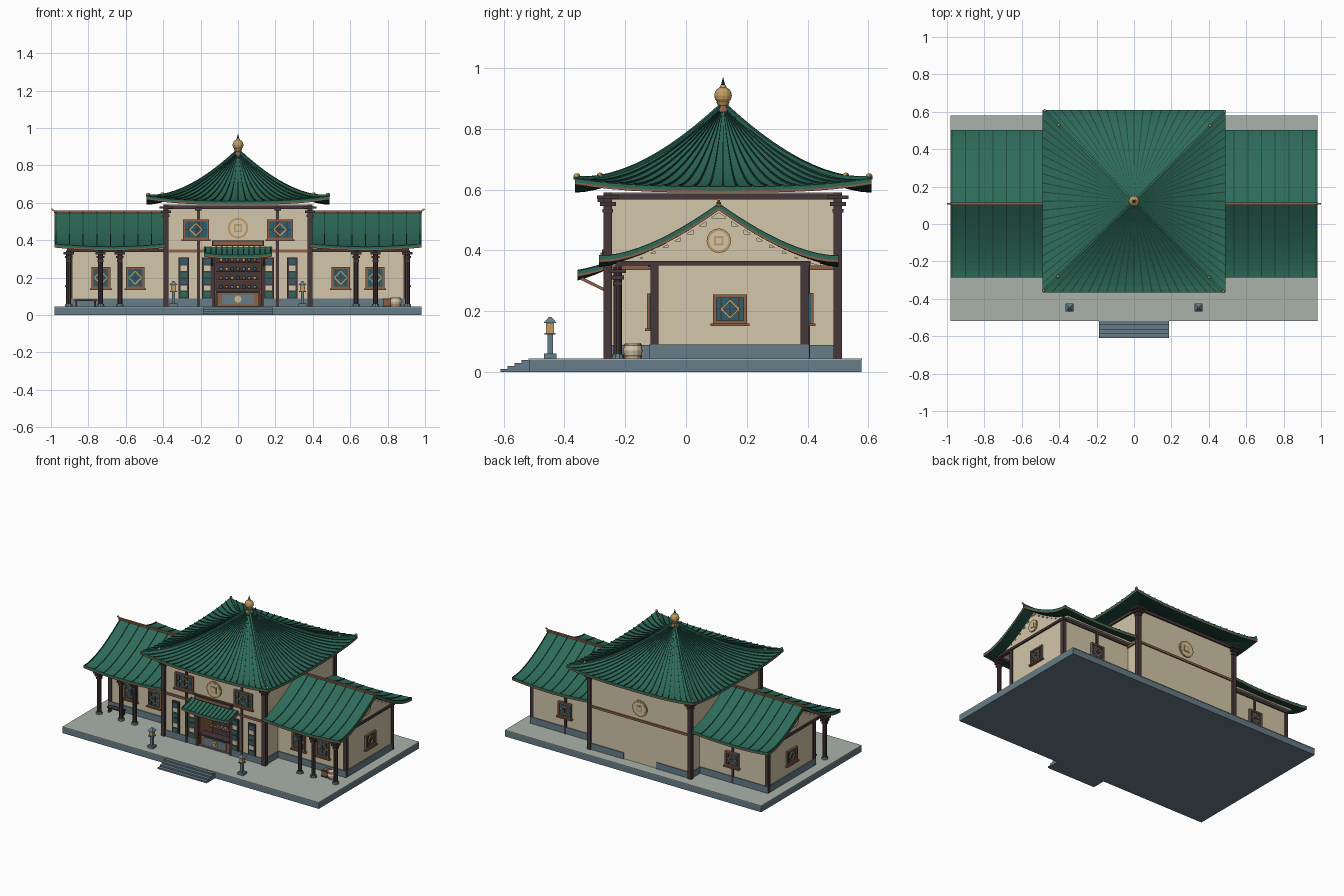
import bpy, bmesh, math
from mathutils import Matrix, Vector

if "Cube" in bpy.data.objects:
    bpy.data.objects.remove(bpy.data.objects["Cube"])

COLOURS = {"roof_green": "316b5a", "rib_green": "24493f", "cream_plaster": "d2c5a8",
           "dark_wood": "493a3c", "copper_wood": "8c6047", "gold": "bf9c62",
           "blue_stone": "667b86", "teal_glass": "32606c", "pale_paving": "a8b0a8"}
MATS = {}
for label, code in COLOURS.items():
    rgb = [(int(code[i:i + 2], 16) / 255) ** 2.2 for i in (0, 2, 4)] + [1]
    m = bpy.data.materials.new(label)
    m.use_nodes = True
    m.diffuse_color = rgb
    m.node_tree.nodes["Principled BSDF"].inputs["Base Color"].default_value = rgb
    MATS[label] = m
GREEN, RIB, CREAM, DARK, COPPER, GOLD, STONE, TEAL, PALE = COLOURS


class Part:
    """Collects coloured solids into one named object."""
    def __init__(self, name, M=Matrix()):
        self.name, self.M, self.bm, self.slots = name, M, bmesh.new(), []

    def paint(self, faces, colour):
        if colour not in self.slots:
            self.slots.append(colour)
        for f in faces:
            f.material_index = self.slots.index(colour)

    def paint_verts(self, result, colour):
        self.paint({f for v in result["verts"] for f in v.link_faces}, colour)

    def box(self, colour, x0, x1, y0, y1, z0, z1):
        M = Matrix.Translation(((x0 + x1) / 2, (y0 + y1) / 2, (z0 + z1) / 2)) \
            @ Matrix.Diagonal((abs(x1 - x0), abs(y1 - y0), abs(z1 - z0), 1))
        self.paint_verts(bmesh.ops.create_cube(self.bm, size=1, matrix=self.M @ M), colour)

    def block(self, colour, x, y, z0, z1, w, d=None):
        d = d or w
        self.box(colour, x - w / 2, x + w / 2, y - d / 2, y + d / 2, z0, z1)

    def bar(self, colour, a, b, w):
        a, b = Vector(a), Vector(b)
        M = Matrix.Translation((a + b) / 2) @ (b - a).to_track_quat("Z", "Y").to_matrix().to_4x4()
        M = M @ Matrix.Diagonal((w, w, (b - a).length, 1))
        self.paint_verts(bmesh.ops.create_cube(self.bm, size=1, matrix=self.M @ M), colour)

    def cone(self, colour, x, y, z0, z1, r0, r1, n=10, spin=Matrix()):
        M = self.M @ spin @ Matrix.Translation((x, y, (z0 + z1) / 2))
        self.paint_verts(bmesh.ops.create_cone(self.bm, cap_ends=True, segments=n, radius1=r0,
                                               radius2=r1, depth=z1 - z0, matrix=M), colour)

    def ball(self, colour, x, y, z, r):
        self.paint_verts(bmesh.ops.create_uvsphere(self.bm, u_segments=12, v_segments=8, radius=r,
                         matrix=self.M @ Matrix.Translation((x, y, z))), colour)

    def sheet(self, top, under, fn, nu, nv, thick):
        """Closed curved slab over fn(u, v), u in -1..1 and v in 0..1."""
        def layer(dz):
            return [[self.bm.verts.new(self.M @ (Vector(fn(2 * i / nu - 1, j / nv)) - Vector((0, 0, dz))))
                     for j in range(nv + 1)] for i in range(nu + 1)]
        a, b = layer(0), layer(thick)
        quad = self.bm.faces.new
        cells = [(i, j) for i in range(nu) for j in range(nv)]
        upper = [quad((g[i][j], g[i + 1][j], g[i + 1][j + 1], g[i][j + 1])) for g in (a,) for i, j in cells]
        lower = [quad((b[i][j + 1], b[i + 1][j + 1], b[i + 1][j], b[i][j])) for i, j in cells]
        loop = [(i, 0) for i in range(nu)] + [(nu, j) for j in range(nv)] \
            + [(i, nv) for i in range(nu, 0, -1)] + [(0, j) for j in range(nv, 0, -1)]
        for (i, j), (k, l) in zip(loop, loop[1:] + loop[:1]):
            upper.append(quad((a[k][l], a[i][j], b[i][j], b[k][l])))
        self.paint(upper, top)
        self.paint(lower, under)

    def roof(self, fn, nu, nv):
        # green tiles over a copper eave board
        self.sheet(GREEN, GREEN, fn, nu, nv, .012)
        self.sheet(COPPER, RIB, lambda u, v: Vector(fn(u, v)) - Vector((0, 0, .012)), nu, nv, .008)

    def done(self):
        bmesh.ops.recalc_face_normals(self.bm, faces=self.bm.faces)
        mesh = bpy.data.meshes.new(self.name)
        self.bm.to_mesh(mesh)
        self.bm.free()
        for s in self.slots:
            mesh.materials.append(MATS[s])
        bpy.context.collection.objects.link(bpy.data.objects.new(self.name, mesh))


def place(x, y, z, turn=0):
    return Matrix.Translation((x, y, z)) @ Matrix.Rotation(math.radians(turn), 4, "Z")


def window(name, M, w, h):
    p = Part(name, M)
    a, b, t = w / 2, h / 2, .011
    p.box(TEAL, -a, a, -.006, .005, -b, b)
    for s in (-1, 1):
        p.box(COPPER, s * a, s * (a - t), -.014, .005, -b, b)
        p.box(COPPER, -a, a, -.014, .005, s * b, s * (b - t))
        p.box(DARK, s * a * .55, s * (a * .55 - .004), -.009, 0, -b, b)
        for e in (-1, 1):
            p.bar(GOLD, (s * b * .6, -.01, 0), (0, -.01, e * b * .6), .006)
    p.box(DARK, -a, a, -.009, 0, -.002, .002)
    p.box(DARK, -.002, .002, -.009, 0, -b, b)
    p.box(COPPER, -a - .008, a + .008, -.02, .005, -b - .008, -b)
    p.done()


def medallion(name, M, r):
    p = Part(name, M)
    spin = Matrix.Rotation(math.pi / 2, 4, "X")
    for colour, k, d in ((GOLD, 1, .008), (CREAM, .8, .009)):
        p.cone(colour, 0, 0, 0, d, r * k, r * k, 28, spin)
    for colour, k, d in ((GOLD, .38, .012), (CREAM, .22, .013)):
        p.box(colour, -r * k, r * k, -d, 0, -r * k, r * k)
    p.done()


G = .045                      # ground floor level
HX, HF, HB = .385, -.257, .50  # hall half width, front and back

# Platform and steps
p = Part("platform")
p.box(STONE, -.98, .98, -.517, .578, 0, .04)
p.box(PALE, -.98, .98, -.519, .58, .04, G)
p.done()
p = Part("front_steps")
for i in range(4):
    p.box(STONE, -.187, .187, -.61 + .023 * i, -.517, 0, .01 * (i + 1))
p.done()

# Main hall walls around an open shop front
p = Part("hall_walls")
p.box(CREAM, -HX, HX, -.1, HB, G, .59)
p.box(CREAM, -HX, HX, HF, -.1, .33, .59)
for s in (-1, 1):
    p.box(CREAM, s * .125, s * HX, HF, -.1, G, .33)
    p.box(STONE, s * .125, s * (HX + .006), HF - .006, HB + .006, G, .088)
p.done()
p = Part("hall_timber")
for x, y in [(s * HX, e) for s in (-1, 1) for e in (HF, HB)]:
    p.block(DARK, x, y, G, .59, .028)
    for i in range(3):
        p.block(DARK, x, y, .525 + .022 * i, .537 + .022 * i, .035 + .018 * i)
for s in (-1, 1):
    p.block(DARK, s * .212, HF, G, .585, .016)
    p.block(DARK, s * .212, HF - .01, .56, .575, .035, .05)
    p.block(DARK, s * .13, HF, G, .33, .016)
    p.box(DARK, s * HX, s * (HX + .01), HF, HB, .567, .587)
    p.box(COPPER, s * HX, s * (HX + .008), HF, HB, .335, .35)
for y in (HF, HB):
    p.block(DARK, 0, y, .567, .587, 2 * HX, .02)
    p.block(COPPER, 0, y, .335, .35, 2 * HX, .016)
p.box(DARK, -.14, .14, HF - .02, HF, .37, .4)
p.box(COPPER, -.13, .13, HF - .024, HF, .376, .394)
p.done()

# Shop interior, shelves and counter
p = Part("shop_interior")
p.box(DARK, -.125, .125, -.108, -.1, G, .33)
p.box(STONE, -.125, .125, HF, -.1, G, .049)
for s in (-1, 1):
    p.box(COPPER, s * .118, s * .125, HF + .01, -.1, G, .33)
for i in range(4):
    z = .135 + .048 * i
    p.box(COPPER, -.118, .118, -.15, -.1, z, z + .006)
    for k in range(7):
        p.ball((TEAL, COPPER, STONE, GOLD)[(k + i) % 4], -.09 + .03 * k, -.135, z + .015, .01)
p.done()
p = Part("shop_counter")
p.box(COPPER, -.112, .112, -.245, -.2, G, .118)
p.box(DARK, -.118, .118, -.255, -.195, .118, .128)
p.box(STONE, -.085, .085, -.25, -.24, .06, .11)
p.done()
medallion("counter_medallion", place(0, -.249, .085), .02)

# Lattice panels either side of the door
for x in (-.29, -.165, .165, .29):
    p = Part("lattice_panel", place(x, HF, .088))
    p.box(DARK, -.027, .027, -.01, 0, 0, .22)
    for i in range(6):
        p.box((GREEN, CREAM, TEAL)[i % 3], -.017, .017, -.014, 0, .008 + .035 * i, .036 + .035 * i)
    p.done()
for s in (-1, 1):
    window("upper_window", place(s * .225, HF, .457), .14, .108)
medallion("front_medallion", place(0, HF, .465), .055)
medallion("back_medallion", place(0, HB, .427, 180), .055)

# Door canopy
p = Part("door_canopy")
def canopy(u, v, lift=0, c=0, w=.182):
    x = c + u * w
    return x, HF + .005 - .105 * v, .366 - .045 * v ** .7 + .012 * abs(x / .182) ** 3 * v + lift
p.roof(canopy, 10, 5)
for k in range(-6, 7):
    p.sheet(RIB, RIB, lambda u, v: canopy(u, v, .004, k * .029, .003), 1, 5, .006)
for s in (-1, 1):
    p.bar(COPPER, (s * .14, HF, .265), (s * .14, -.345, .308), .01)
p.done()

# Sweeping pyramid roof
def pyramid(u, v, lift=0, c=0, w=1):
    v = .02 + .98 * v
    r = .488 * v
    k = c + u * w
    return k * r, -r, .878 - .268 * (1 - (1 - v) ** 1.7) + .027 * min(abs(k), 1) ** 3 * v ** 3 + lift
for turn in range(0, 360, 90):
    p = Part("hall_roof_side", place(0, .122, 0, turn))
    p.roof(pyramid, 16, 14)
    for k in range(-9, 10):
        p.sheet(RIB, RIB, lambda u, v: pyramid(u, v, .005, k * .1, .007), 1, 14, .008)
    for a, b in zip(range(12), range(1, 13)):
        p.bar(GREEN, pyramid(.985, a / 12, .004), pyramid(.985, b / 12, .004), .012)
    for v in (.83, .99):
        p.ball(GOLD, *pyramid(.99, v, .01), .008)
    p.done()
p = Part("roof_finial", place(0, .122, 0))
p.cone(COPPER, 0, 0, .855, .877, .03, .018, 12)
p.cone(GOLD, 0, 0, .875, .888, .016, .022, 12)
p.ball(GOLD, 0, 0, .91, .029)
p.cone(GOLD, 0, 0, .935, .945, .012, .008)
p.cone(RIB, 0, 0, .943, .972, .007, 0)
p.done()

# Side wings, one per side
def wing_z(s, u=0):
    return .552 - .187 * (1 - (1 - abs(s)) ** 1.5) + .016 * u * u * abs(s) ** 3

RY, RH, RM, RW = .108, .394, .682, .298   # ridge line, half depth, middle, half length
for s in (-1, 1):
    p = Part("wing_walls")
    p.box(CREAM, s * HX, s * .905, -.115, .40, G, .366)
    p.box(STONE, s * HX, s * .911, -.121, .406, G, .09)
    def gable(u, v):
        t = (2 * v - 1) * .85
        return s * (.645 + u * .26), RY + RH * t, wing_z(t) - .016
    p.sheet(CREAM, CREAM, gable, 1, 16, .012)
    for i in range(8):
        t = .85 * i / 8
        p.box(CREAM, s * HX, s * .905, RY - RH * (t + .106), RY + RH * (t + .106),
              .36, wing_z(t + .106) - .016)
    p.done()

    p = Part("wing_timber")
    for y in (-.104, .39):
        p.block(DARK, s * .898, y, G, .36, .026)
    p.block(DARK, s * .64, .40, G, .36, .016)
    p.box(DARK, s * .89, s * .915, -.23, .41, .35, .366)
    p.box(DARK, s * HX, s * .915, -.232, -.21, .338, .356)
    p.box(DARK, s * HX, s * .91, -.125, -.11, .345, .362)
    p.box(DARK, s * HX, s * .91, .395, .408, .345, .362)
    p.done()

    p = Part("porch_posts")
    for x in (.905, .735, .632):
        p.cone(STONE, s * x, -.225, G, .06, .022, .019)
        p.cone(DARK, s * x, -.225, .06, .345, .014, .014)
        for i in range(3):
            p.block(DARK, s * x, -.225, .285 + .02 * i, .297 + .02 * i, .03 + .012 * i)
    p.done()

    p = Part("wing_roof")
    def slope(u, v, lift=0, c=0, w=1):
        t, k = 2 * v - 1, c + u * w
        return s * (RM + k * RW), RY + RH * t, wing_z(t, k) + lift
    p.roof(slope, 8, 24)
    for k in range(-3, 5):
        p.sheet(RIB, RIB, lambda u, v: slope(u, v, .004, k * .245, .009), 1, 24, .007)
    p.box(COPPER, s * HX, s * .985, RY - .007, RY + .007, .545, .559)
    p.bar(GOLD, (s * .975, RY, .55), (s * .997, RY, .568), .008)
    p.done()

    for x in (.733, .55):
        window("wing_window", place(s * x, -.115, .2), .1, .115)
    window("wing_back_window", place(s * .64, .406, .21, 180), .1, .1)
    window("wing_end_window", place(s * .905, .145, .207, 90 * s), .112, .096)
    medallion("gable_medallion", place(s * .905, RY, .432, 90 * s), .04)

    # Garden lantern
    p = Part("stone_lantern", place(s * .345, -.447, G))
    p.block(STONE, 0, 0, 0, .016, .042)
    p.block(STONE, 0, 0, .016, .078, .018)
    p.block(STONE, 0, 0, .078, .084, .036)
    p.block(GOLD, 0, 0, .084, .118, .026)
    p.cone(STONE, 0, 0, .116, .136, .031, .006, 4, Matrix.Rotation(math.pi / 4, 4, "Z"))
    p.done()

# Porch bench, crate and barrel
p = Part("porch_bench", place(-.815, -.165, G))
p.block(DARK, 0, 0, .03, .038, .12, .035)
for s in (-1, 1):
    p.block(DARK, s * .05, 0, 0, .03, .01, .03)
p.done()
p = Part("crate", place(.795, -.17, G))
p.block(COPPER, 0, 0, 0, .045, .042)
for z in (0, .038):
    p.block(DARK, 0, 0, z, z + .007, .046)
p.done()
p = Part("barrel", place(.843, -.175, G))
p.cone(CREAM, 0, 0, 0, .025, .026, .032, 12)
p.cone(CREAM, 0, 0, .025, .05, .032, .026, 12)
for z in (.006, .04):
    p.cone(COPPER, 0, 0, z, z + .005, .031, .031, 12)
p.done()
